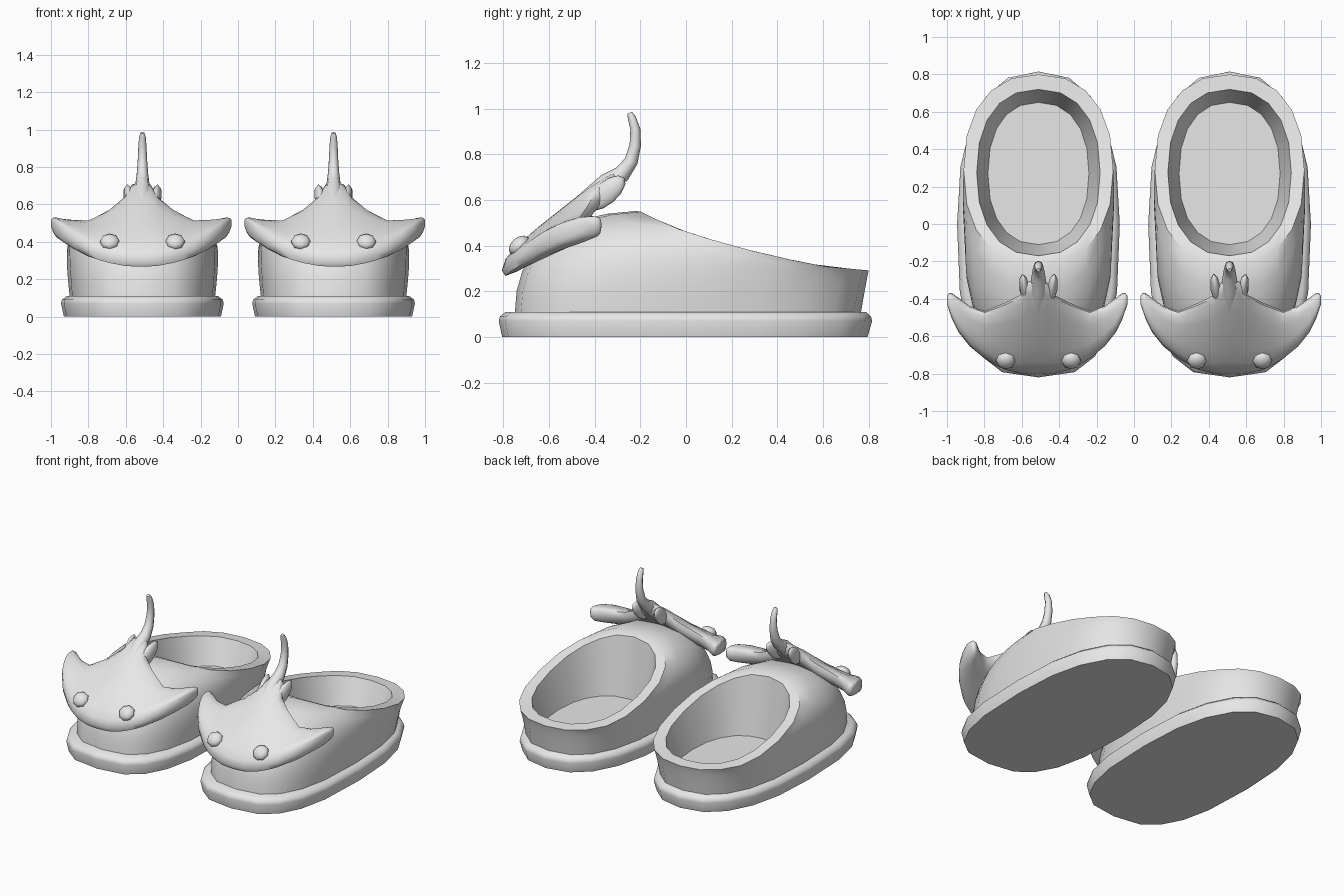
import bpy, bmesh, math
from mathutils import Vector

if "Cube" in bpy.data.objects:
    bpy.data.objects.remove(bpy.data.objects["Cube"])

SEG = 20
grey = bpy.data.materials.new("light_grey")
grey.diffuse_color = (0.8, 0.8, 0.8, 1)
grey.use_nodes = True
grey.node_tree.nodes["Principled BSDF"].inputs["Base Color"].default_value = grey.diffuse_color


def finish(name, bm, angle=40):
    bmesh.ops.recalc_face_normals(bm, faces=bm.faces)
    mesh = bpy.data.meshes.new(name)
    bm.to_mesh(mesh)
    bm.free()
    mesh.materials.append(grey)
    ob = bpy.data.objects.new(name, mesh)
    bpy.context.collection.objects.link(ob)
    bpy.ops.object.select_all(action='DESELECT')
    ob.select_set(True)
    bpy.context.view_layer.objects.active = ob
    bpy.ops.object.shade_smooth_by_angle(angle=math.radians(angle))
    return ob


def loft(name, rings, angle=40):
    """Skin a list of closed rings and cap both ends."""
    bm = bmesh.new()
    vs = [[bm.verts.new(p) for p in r] for r in rings]
    for a, b in zip(vs, vs[1:]):
        n = len(a)
        for i in range(n):
            bm.faces.new((a[i], a[(i + 1) % n], b[(i + 1) % n], b[i]))
    bm.faces.new(vs[0])
    bm.faces.new(vs[-1])
    return finish(name, bm, angle)


def oval(hx, y0, y1, back=2.3, front=2.3):
    """Superellipse outline between y0 and y1, as (x, y) pairs."""
    pts = []
    for i in range(SEG):
        a = 2 * math.pi * i / SEG
        c, s = math.cos(a), math.sin(a)
        power = back if s >= 0 else front
        x = math.copysign(abs(c) ** (2 / power), c) * hx
        y = math.copysign(abs(s) ** (2 / power), s) * (y1 - y0) / 2
        pts.append((x, y + (y0 + y1) / 2))
    return pts


def lerp(table, t):
    for (a, u), (b, v) in zip(table, table[1:]):
        if t <= b:
            return u + (v - u) * max(0, (t - a) / (b - a))
    return table[-1][1]


def rim_z(y):
    return lerp([(-.3, .56), (-.2, .55), (-.07, .485), (.1, .43), (.3, .375),
                 (.45, .34), (.6, .31), (.82, .29)], y)


def build_sole():
    rows = [(.42, -.805, .795, 0), (.435, -.82, .815, .07),
            (.43, -.815, .81, .09), (.405, -.79, .79, .11)]
    return loft("sole", [[(x, y, z) for x, y in oval(h, a, b, 2.4, 2.9)]
                         for h, a, b, z in rows], 50)


def build_upper():
    # Outer wall curves from the sole up and over the toe to the rim
    base = oval(.388, -.75, .765, 2.5, 2.8)
    flare = oval(.413, -.75, .79, 2.5, 2.8)
    rim = [(x, y, rim_z(y)) for x, y in oval(.4, -.22, .8)]
    rings = []
    for k in range(9):
        s = k / 8
        ring = []
        for b, f, r in zip(base, flare, rim):
            lift = .78 + .17 * max(0, -f[1] / .75)
            c = (f[0], f[1], .1 + lift * (r[2] - .1))
            p = (b[0], b[1], .1)
            ring.append([(1 - s) ** 2 * p[j] + 2 * s * (1 - s) * c[j] + s * s * r[j]
                         for j in range(3)])
        rings.append(ring)
    # Rim band, inner wall and insole
    rings.append([(x, y, rim_z(y)) for x, y in oval(.33, -.17, .72)])
    rings.append([(x, y, .13) for x, y in oval(.27, -.11, .65)])
    return loft("upper", rings, 40)


def build_ray():
    # Stations: distance from centre, front edge, back edge, thickness, back height, slope
    half = [(0, -.807, -.29, .13, .765, .79), (.05, -.805, -.31, .13, .745, .78),
            (.09, -.80, -.38, .13, .675, .74), (.17, -.78, -.42, .125, .605, .63),
            (.23, -.75, -.445, .12, .57, .58), (.28, -.72, -.465, .115, .54, .51),
            (.36, -.655, -.44, .115, .535, .36), (.42, -.58, -.395, .11, .535, .2),
            (.455, -.51, -.37, .1, .535, .1), (.472, -.46, -.37, .075, .53, .05),
            (.4825, -.43, -.385, .035, .518, 0)]
    rows = [(-r[0],) + r[1:] for r in half[:0:-1]] + half
    rings = []
    for x, f, b, th, zb, slope in rows:
        ring = []
        for i in range(14):
            a = 2 * math.pi * i / 14
            c, s = math.cos(a), math.sin(a)
            y = (f + b) / 2 + (b - f) / 2 * math.copysign(abs(c) ** .65, c)
            z = zb + slope * (y - b) - th / 2
            ring.append((x, y, z + th / 2 * math.copysign(abs(s) ** .65, s)))
        rings.append(ring)
    return loft("ray_body", rings, 60)


def build_tail():
    path = [(-.46, .565, .05), (-.34, .675, .046), (-.28, .715, .037), (-.24, .77, .03),
            (-.222, .84, .025), (-.222, .91, .022), (-.237, .96, .018), (-.247, .982, .011)]
    rings = []
    for i, (y, z, r) in enumerate(path):
        p, q = path[max(i - 1, 0)], path[min(i + 1, len(path) - 1)]
        d = Vector((0, q[0] - p[0], q[1] - p[1])).normalized()
        n = Vector((0, -d.z, d.y))
        rings.append([Vector((0, y, z)) + r * (math.cos(a) * Vector((1, 0, 0)) + math.sin(a) * n)
                      for a in (math.pi * k / 4 for k in range(8))])
    return loft("tail", rings, 50)


def ball(name, loc, scale, rot_x=0, rot_z=0, seg=8, rings=6):
    bm = bmesh.new()
    bmesh.ops.create_uvsphere(bm, u_segments=seg, v_segments=rings, radius=1)
    ob = finish(name, bm, 50)
    ob.location, ob.scale, ob.rotation_euler = loc, scale, (rot_x, 0, rot_z)
    return ob


def build_slipper():
    parts = [build_sole(), build_upper(), build_ray(), build_tail()]
    for side in (-1, 1):
        parts.append(ball("eye", (side * .175, -.73, .4), (.053, .053, .036), math.radians(42)))
        parts.append(ball("rear_fin", (side * .073, -.35, .63), (.028, .105, .05),
                          math.radians(40), -side * .15))
    return parts


# Matching pair of slippers, the rays set slightly further apart
for cx in (-.511, .511):
    for part in build_slipper():
        part.location.x += cx * (1.0127 if part.name.startswith("ray") else 1)
        part.name = ("left_" if cx < 0 else "right_") + part.name.split(".")[0]
